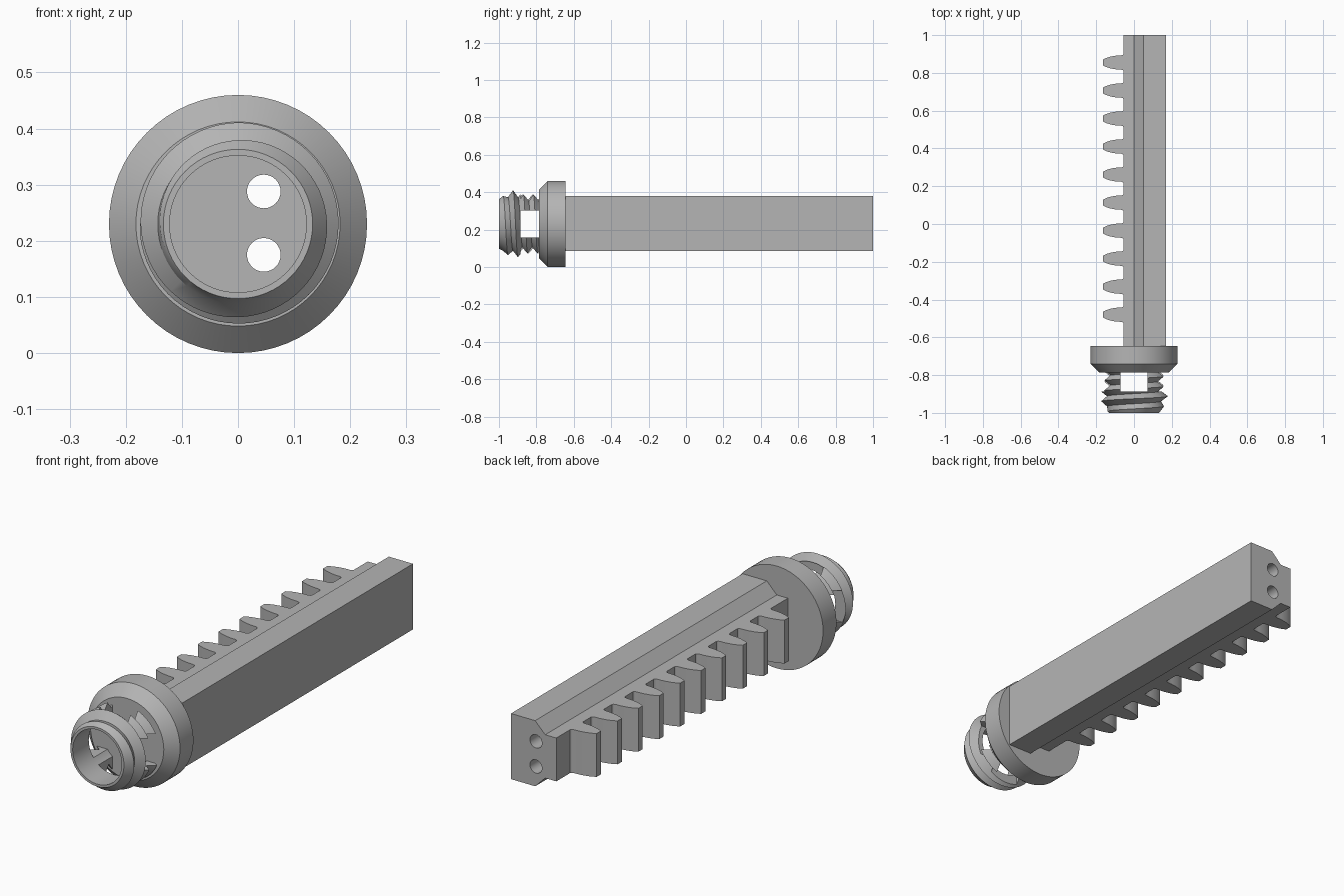
import bpy, bmesh, math
from mathutils import Vector

if "Cube" in bpy.data.objects:
    bpy.data.objects.remove(bpy.data.objects["Cube"])

CZ = 0.23                      # height of the long axis
BACK, COLLAR_Y, FRONT = 1.0, -0.645, -1.0
grey = bpy.data.materials.new("plain_grey")
grey.diffuse_color = (0.46, 0.46, 0.46, 1)
grey.use_nodes = True
grey.node_tree.nodes["Principled BSDF"].inputs["Base Color"].default_value = grey.diffuse_color


def finish(name, bm):
    bmesh.ops.remove_doubles(bm, verts=bm.verts, dist=1e-5)
    bmesh.ops.recalc_face_normals(bm, faces=bm.faces)
    me = bpy.data.meshes.new(name)
    bm.to_mesh(me)
    bm.free()
    me.materials.append(grey)
    ob = bpy.data.objects.new(name, me)
    bpy.context.collection.objects.link(ob)
    return ob


def prism(bm, points, step):
    """Extrude a closed outline of 3D points along the vector step."""
    face = bm.faces.new([bm.verts.new(p) for p in points])
    out = bmesh.ops.extrude_face_region(bm, geom=[face])["geom"]
    bmesh.ops.translate(bm, vec=step, verts=[v for v in out if isinstance(v, bmesh.types.BMVert)])


def ring(bm, r, y, n, cx=0, cz=CZ):
    return [bm.verts.new((cx + r * math.sin(2 * math.pi * i / n), y,
                          cz + r * math.cos(2 * math.pi * i / n))) for i in range(n)]


def bridge(bm, a, b):
    for i in range(len(a)):
        j = (i + 1) % len(a)
        bm.faces.new((a[i], a[j], b[j], b[i]))


def lathe(bm, profile, n, cx=0, cz=CZ):
    """Solid turned around the y direction from (radius, y) pairs."""
    rings = [ring(bm, r, y, n, cx, cz) for r, y in profile]
    for a, b in zip(rings, rings[1:]):
        bridge(bm, a, b)
    bm.faces.new(rings[0])
    bm.faces.new(rings[-1])


def cut(ob, cutter):
    mod = ob.modifiers.new("cut", 'BOOLEAN')
    mod.operation, mod.object, mod.solver = 'DIFFERENCE', cutter, 'EXACT'
    bpy.context.view_layer.update()
    deps = bpy.context.evaluated_depsgraph_get()
    me = bpy.data.meshes.new_from_object(ob.evaluated_get(deps))
    ob.modifiers.clear()
    ob.data = me


# Collar with a front bevel
bm = bmesh.new()
lathe(bm, [(0.182, -0.787), (0.23, -0.74), (0.23, COLLAR_Y)], 64)
collar = finish("collar", bm)

# Bar with the narrower ledge that carries the teeth
half = [(0.17, 0.1475), (0.05, 0.1475), (0.0, 0.0975), (-0.055, 0.0975)]
outline = half + [(x, -z) for x, z in reversed(half)]
bm = bmesh.new()
prism(bm, [(x, COLLAR_Y, CZ + 0.0025 + z) for x, z in outline], Vector((0, BACK - COLLAR_Y, 0)))
bar = finish("rack_bar", bm)

# Ten curved rack teeth
side = [(-0.055, 0.046), (-0.059, 0.041), (-0.066, 0.038), (-0.09, 0.037), (-0.108, 0.0345),
        (-0.127, 0.0305), (-0.146, 0.0245), (-0.165, 0.015)]
tooth = side + [(x, -w) for x, w in reversed(side)]
bm = bmesh.new()
for i in range(10):
    yc = -0.48 + i * 1.335 / 9
    prism(bm, [(x, yc + w, 0.135) for x, w in tooth], Vector((0, 0, 0.195)))
teeth = finish("rack_teeth", bm)

# Threaded hollow plug: rows follow the helix, clamped at both ends
N, PITCH, END, BORE = 64, 0.0535, -0.75, 0.122


def crest(y):
    if y < -0.97:
        return 0.133 + (y + 1) / 0.03 * 0.023
    if y < -0.925:
        return 0.156 + (y + 0.97) / 0.045 * 0.025
    return 0.181 - min(1, (y + 0.925) / 0.06) * 0.008


bm = bmesh.new()
cols = []
for i in range(N):
    t = i / N
    col = []
    for k in range(-6, 12):
        y = -0.925 + PITCH * (t + k / 2)
        if y <= FRONT:
            y, r = FRONT, 0.133
        elif y >= END:
            y, r = END, 0.145
        else:
            r = crest(y) if k % 2 == 0 else min(0.143, crest(y))
        a = 2 * math.pi * t
        col.append(bm.verts.new((r * math.sin(a), y, CZ + r * math.cos(a))))
    cols.append(col)
for i in range(N):
    shift = 2 if i == N - 1 else 0      # one turn later is two rows further
    a, b = cols[i], cols[(i + 1) % N]
    for k in range(len(a) - 1 - shift):
        bm.faces.new((a[k], b[k + shift], b[k + 1 + shift], a[k + 1]))
lip, b0, b1, tail = (ring(bm, r, y, N) for r, y in
                     [(0.133, FRONT), (BORE, FRONT), (BORE, END), (0.145, END)])
for p, q in ((lip, b0), (b0, b1), (b1, tail)):
    bridge(bm, p, q)
plug = finish("threaded_plug", bm)

# Cutters: crossed windows in the plug, two long holes through collar and bar
cutters = []
W = 0.0725
for name, sx, sz in (("window_cutter_tall", W, 0.3), ("window_cutter_wide", 0.3, W)):
    bm = bmesh.new()
    prism(bm, [(-sx, -0.886, CZ - sz), (sx, -0.886, CZ - sz), (sx, -0.886, CZ + sz),
               (-sx, -0.886, CZ + sz)], Vector((0, 0.101, 0)))
    cutters.append(finish(name, bm))
    cut(plug, cutters[-1])
for z in (0.175, 0.288):
    bm = bmesh.new()
    lathe(bm, [(0.03, -0.9), (0.03, 1.1)], 32, 0.046, z)
    cutters.append(finish("hole_cutter", bm))
    cut(collar, cutters[-1])
    cut(bar, cutters[-1])
for c in cutters:
    bpy.data.objects.remove(c)

# Smooth the round surfaces, keep the edges sharp
bpy.ops.object.select_all(action='DESELECT')
for ob in (collar, bar, teeth, plug):
    ob.select_set(True)
bpy.context.view_layer.objects.active = collar
bpy.ops.object.shade_smooth_by_angle(angle=math.radians(25))
